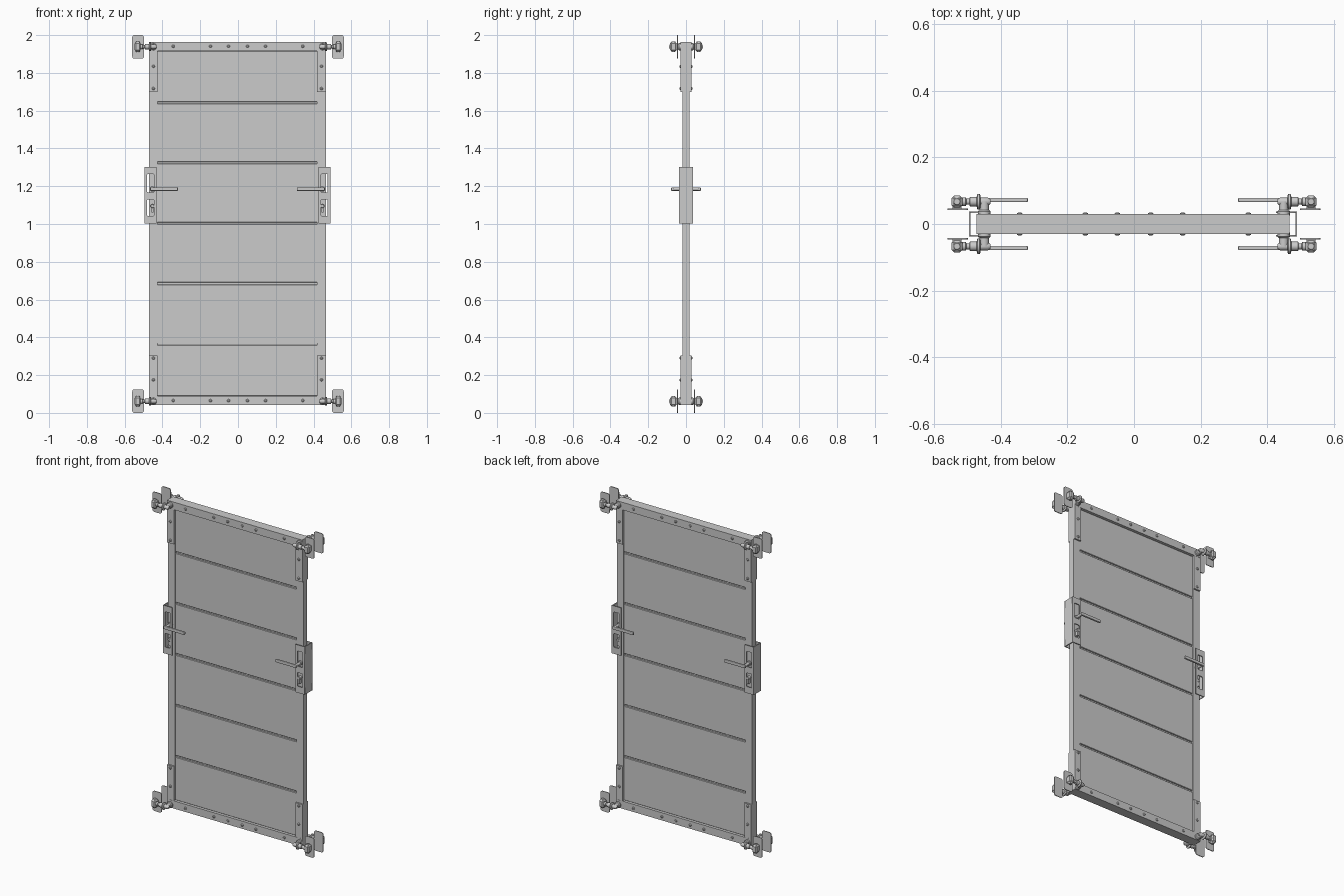
import bpy, bmesh
from math import cos, sin, pi
from mathutils import Vector

if "Cube" in bpy.data.objects:
    bpy.data.objects.remove(bpy.data.objects["Cube"])

DX = -0.003          # the leaf sits slightly off the hinge centre line
ZMID = 1.0


def add(name, bm):
    me = bpy.data.meshes.new(name)
    bmesh.ops.recalc_face_normals(bm, faces=bm.faces[:])
    bm.to_mesh(me)
    bm.free()
    ob = bpy.data.objects.new(name, me)
    bpy.context.collection.objects.link(ob)
    return ob


def box(name, x, y, z, bevel=0.0, seg=1):
    bm = bmesh.new()
    bmesh.ops.create_cube(bm, size=1)
    for v in bm.verts:
        v.co = [(a + b) / 2 + c * abs(b - a) for (a, b), c in zip((x, y, z), v.co)]
    if bevel:
        bmesh.ops.bevel(bm, geom=bm.edges[:], offset=bevel, segments=seg,
                        affect='EDGES', profile=0.5)
    return add(name, bm)


def smooth(ob):
    bpy.ops.object.select_all(action='DESELECT')
    bpy.context.view_layer.objects.active = ob
    ob.select_set(True)
    bpy.ops.object.shade_smooth_by_angle(angle=0.6)


def lathe(name, start, axis, profile, n=20):
    """Solid of revolution: profile is (distance along axis, radius)."""
    bm = bmesh.new()
    axis = Vector(axis)
    q = Vector((0, 0, 1)).rotation_difference(axis)
    rings = []
    for d, r in profile:
        rings.append([bm.verts.new(Vector(start) + q @ Vector(
            (r * cos(2 * pi * i / n), r * sin(2 * pi * i / n), d))) for i in range(n)])
    for a, b in zip(rings, rings[1:]):
        for i in range(n):
            bm.faces.new((a[i], a[(i + 1) % n], b[(i + 1) % n], b[i]))
    bm.faces.new(rings[0])
    bm.faces.new(rings[-1])
    ob = add(name, bm)
    if n > 8:
        smooth(ob)
    return ob


def rounded(cx, cz, w, h, r, seg=5):
    pts = []
    for k, (sx, sz) in enumerate(((1, 1), (-1, 1), (-1, -1), (1, -1))):
        for i in range(seg + 1):
            a = pi / 2 * (k + i / seg)
            pts.append((cx + sx * (w / 2 - r) + r * cos(a),
                        cz + sz * (h / 2 - r) + r * sin(a)))
    return pts


def plate(name, outlines, y, thick):
    """Flat sheet in the XZ plane; outlines after the first become holes."""
    cu = bpy.data.curves.new(name, 'CURVE')
    cu.dimensions = '2D'
    cu.fill_mode = 'BOTH'
    cu.extrude = thick / 2
    for pts in outlines:
        sp = cu.splines.new('POLY')
        sp.points.add(len(pts) - 1)
        for p, (px, pz) in zip(sp.points, pts):
            p.co = (px, pz, 0, 1)
        sp.use_cyclic_u = True
    tmp = bpy.data.objects.new(name + "_outline", cu)
    bpy.context.collection.objects.link(tmp)
    dg = bpy.context.evaluated_depsgraph_get()
    me = bpy.data.meshes.new_from_object(tmp.evaluated_get(dg))
    bpy.data.objects.remove(tmp)
    ob = bpy.data.objects.new(name, me)
    bpy.context.collection.objects.link(ob)
    ob.location.y = y
    ob.rotation_euler.x = pi / 2
    return ob


def bolt(x, y, z, s):
    lathe("bolt", (x, y * s, z), (0, s, 0),
          [(-0.004, 0.008), (0.002, 0.008), (0.005, 0.004)], 12)


def hinge(sx, sy, sz):
    zc = ZMID + sz * 0.9385
    yc = sy * 0.067
    # wall plate with rounded corners
    plate("hinge_wall_plate", [rounded(sx * 0.529, ZMID + sz * 0.9375, 0.062, 0.125, 0.012)],
          sy * 0.044, 0.005)
    # knuckle block with a screw through it
    box("hinge_knuckle", (sx * 0.531 - 0.016, sx * 0.531 + 0.016),
        (yc - 0.018, yc + 0.018), (zc - 0.024, zc + 0.024), 0.007)
    lathe("hinge_screw", (sx * 0.531, yc, zc - 0.028), (0, 0, 1),
          [(0, 0.009), (0.003, 0.011), (0.053, 0.011), (0.056, 0.009)])
    box("hinge_knuckle_foot", (sx * 0.531 - 0.013, sx * 0.531 + 0.013),
        (sy * 0.044, sy * 0.056), (zc - 0.016, zc + 0.016))
    # turned arm with collar and end nut
    lathe("hinge_arm", (sx * 0.518, yc, zc), (-sx, 0, 0),
          [(0, 0.013), (0.013, 0.013), (0.015, 0.009), (0.024, 0.009), (0.026, 0.014),
           (0.046, 0.014), (0.047, 0.020), (0.049, 0.023), (0.055, 0.023), (0.057, 0.020),
           (0.058, 0.012), (0.080, 0.012), (0.088, 0.007)])
    # stub into the door leaf
    lathe("hinge_stub", (sx * 0.449, sy * 0.026, zc), (0, sy, 0),
          [(0, 0.019), (0.012, 0.019), (0.016, 0.014), (0.042, 0.014)], 16)


def lock(sx):
    def xr(a, b):
        return sorted((DX + sx * a, DX + sx * b))
    # U-shaped lock case: web and two slotted cheeks
    box("lock_case_web", xr(0.487, 0.492), (-0.037, 0.037), (1.002, 1.302))
    for s in (-1, 1):
        cx = DX + sx * 0.4605
        outer = [(cx - 0.0315, 1.002), (cx + 0.0315, 1.002),
                 (cx + 0.0315, 1.302), (cx - 0.0315, 1.302)]
        hx = DX + sx * 0.460
        plate("lock_case_cheek", [outer, rounded(hx, 1.216, 0.036, 0.096, 0.004),
                                  rounded(hx, 1.086, 0.036, 0.086, 0.004)], s * 0.035, 0.005)
        # lock cylinder
        lx = DX + sx * 0.45
        lathe("lock_cylinder", (lx, s * 0.015, 1.095), (0, s, 0),
              [(0, 0.010), (0.021, 0.010), (0.023, 0.008)], 16)
        box("lock_cylinder_tail", (lx - 0.006, lx + 0.006),
            sorted((s * 0.015, s * 0.036)), (1.06, 1.092))
        # lever handle
        lathe("lever_neck", (lx, s * 0.018, 1.185), (0, s, 0),
              [(0, 0.014), (0.010, 0.014), (0.011, 0.009), (0.056, 0.009)], 16)
        box("lever_handle", xr(0.461, 0.315), (s * 0.072 - 0.0065, s * 0.072 + 0.0065),
            (1.175, 1.194), 0.004, 2)


# frame stiles, thicker at the corners, and rails
for sx in (-1, 1):
    xs = sorted((DX + sx * 0.469, DX + sx * 0.422))
    box("stile", xs, (-0.019, 0.019), (0.30, 1.702))
    for z in ((0.088, 0.304), (1.698, 1.917)):
        box("stile_corner_bracket", xs, (-0.029, 0.029), z)
for z in ((0.042, 0.09), (1.915, 1.963)):
    box("rail", (DX - 0.469, DX + 0.469), (-0.03, 0.03), z)

# planks with dark recessed joints
joints = [0.085, 0.364, 0.685, 1.004, 1.324, 1.642, 1.92]
box("panel_core", (DX - 0.425, DX + 0.425), (-0.007, 0.007), (0.085, 1.92))
for a, b in zip(joints, joints[1:]):
    box("plank", (DX - 0.424, DX + 0.424), (-0.014, 0.014), (a + 0.005, b - 0.005), 0.002)

# bolts on both faces
for s in (-1, 1):
    for z in (0.065, 1.941):
        for x in (0.05, 0.146, 0.343):
            bolt(x, 0.03, z, s)
            bolt(-x, 0.03, z, s)
    for z in (0.175, 0.29, 1.717, 1.835):
        for sx in (-1, 1):
            bolt(DX + sx * 0.445, 0.029, z, s)

# hinges at every corner on both faces, locks on both stiles
for sx in (-1, 1):
    for sy in (-1, 1):
        for sz in (-1, 1):
            hinge(sx, sy, sz)
    lock(sx)
